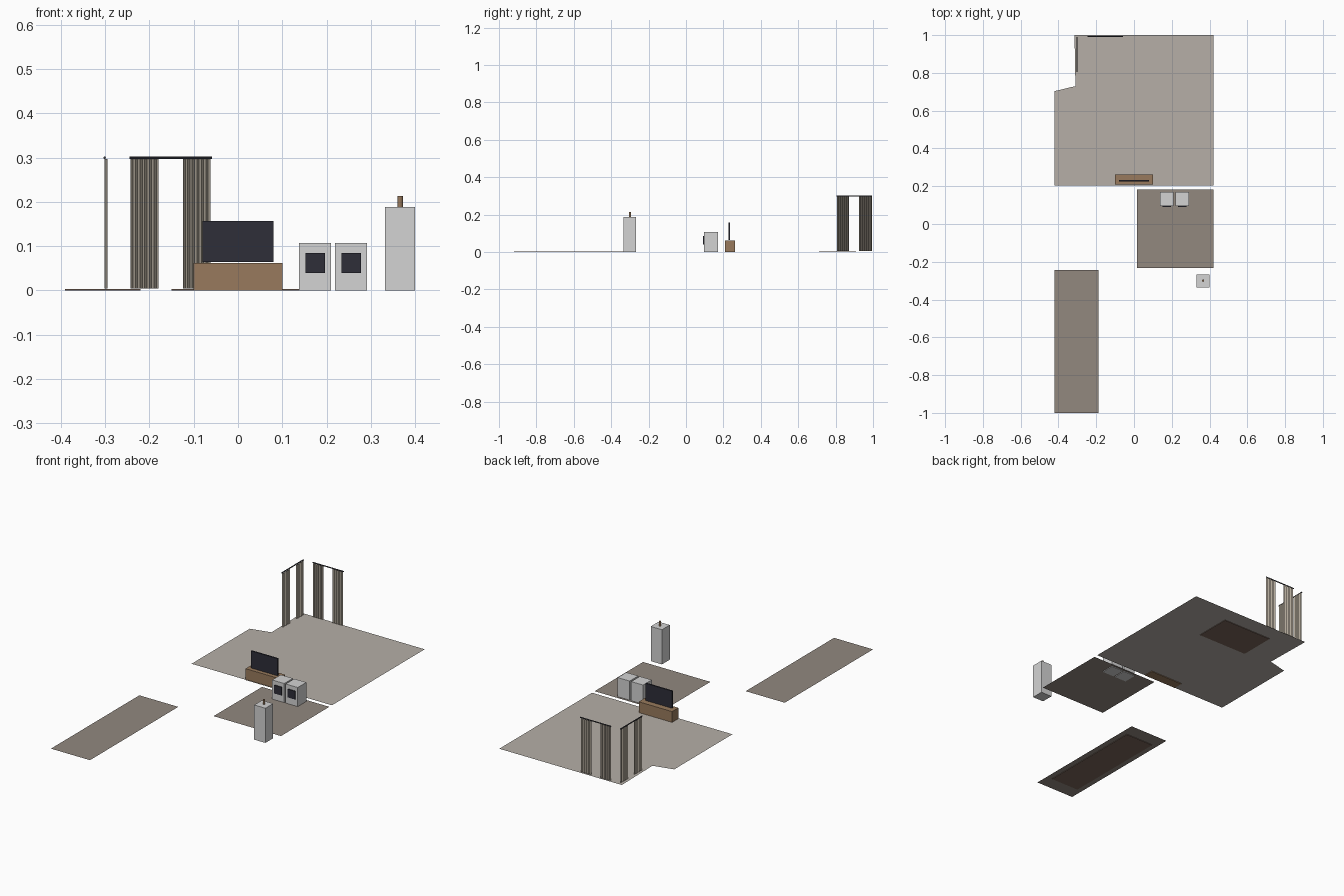
import bpy
import bmesh
from math import pi

cube = bpy.data.objects.get("Cube")
if cube:
    bpy.data.objects.remove(cube, do_unlink=True)


def material(name, rgb):
    # 8-bit display colour to linear
    lin = [((c / 255 + 0.055) / 1.055) ** 2.4 for c in rgb] + [1.0]
    m = bpy.data.materials.new(name)
    m.use_nodes = True
    m.diffuse_color = lin
    m.node_tree.nodes["Principled BSDF"].inputs["Base Color"].default_value = lin
    return m


PALE_FLOOR = material("pale floor", (182, 175, 167))
BROWN_FLOOR = material("brown floor", (146, 136, 127))
RUG = material("rug brown", (122, 102, 90))
WOOD = material("wood", (152, 122, 93))
WHITE = material("appliance white", (212, 212, 212))
DARK = material("dark glass", (46, 46, 56))
FABRIC = material("curtain fabric", (172, 163, 149))
ROD = material("rod metal", (62, 62, 68))


def finish(name, bm, mat):
    mesh = bpy.data.meshes.new(name)
    bm.to_mesh(mesh)
    bm.free()
    mesh.materials.append(mat)
    obj = bpy.data.objects.new(name, mesh)
    bpy.context.collection.objects.link(obj)
    return obj


def box(name, xs, ys, zs, mat):
    bm = bmesh.new()
    bmesh.ops.create_cube(bm, size=1)
    for v in bm.verts:
        for i, (lo, hi) in enumerate((xs, ys, zs)):
            v.co[i] = hi if v.co[i] > 0 else lo
    return finish(name, bm, mat)


def sheet(name, outline, mat, z=0.0035):
    bm = bmesh.new()
    bm.faces.new([bm.verts.new((x, y, z)) for x, y in outline])
    bm.normal_update()
    return finish(name, bm, mat)


def rect(x0, x1, y0, y1):
    return [(x0, y0), (x1, y0), (x1, y1), (x0, y1)]


def cylinder(name, radius, length, mat, location, rotation=(0, 0, 0), sides=12):
    bm = bmesh.new()
    bmesh.ops.create_cone(bm, cap_ends=True, segments=sides, radius1=radius,
                          radius2=radius, depth=length)
    obj = finish(name, bm, mat)
    obj.location, obj.rotation_euler = location, rotation
    return obj


def curtain(name, start, end, wall, along_x, folds=6):
    # pleated sheet hanging along one wall
    bm = bmesh.new()
    pairs = []
    for i in range(2 * folds + 1):
        a = start + (end - start) * i / (2 * folds)
        d = wall + (0.0035 if i % 2 else -0.0035)
        x, y = (a, d) if along_x else (d, a)
        pairs.append([bm.verts.new((x, y, z)) for z in (0.005, 0.297)])
    for (a, b), (c, d) in zip(pairs, pairs[1:]):
        bm.faces.new((a, c, d, b))
    return finish(name, bm, FABRIC)


# Floors
sheet("living_room_floor", [(0.42, 0.205), (0.42, 1), (-0.315, 1), (-0.31, 0.73),
                            (-0.422, 0.703), (-0.422, 0.205)], PALE_FLOOR)
sheet("kitchen_floor", rect(0.016, 0.42, -0.232, 0.183), BROWN_FLOOR)
sheet("hall_floor", rect(-0.422, -0.188, -1, -0.243), BROWN_FLOOR)

# Rugs
box("living_room_rug", (-0.15, 0.15), (0.71, 0.91), (0, 0.003), RUG)
box("hall_rug", (-0.39, -0.22), (-0.92, -0.32), (0, 0.003), RUG)

# Media cabinet and screen
box("media_cabinet", (-0.1, 0.1), (0.208, 0.262), (0, 0.062), WOOD)
box("screen", (-0.08, 0.08), (0.226, 0.234), (0.064, 0.157), DARK)

# Pair of laundry machines with dark doors
for side, x in (("right", 0.138), ("left", 0.219)):
    box(side + "_washer", (x, x + 0.072), (0.096, 0.17), (0, 0.107), WHITE)
    box(side + "_washer_door", (x + 0.014, x + 0.058), (0.091, 0.096),
        (0.04, 0.085), DARK)

# Pedestal with wooden peg
box("pedestal", (0.332, 0.399), (-0.335, -0.268), (0, 0.188), WHITE)
cylinder("wooden_peg", 0.006, 0.025, WOOD, (0.366, -0.3, 0.2005))

# Curtains and rods on the two corner walls
for label, start, along_x, wall in (("back", -0.242, True, 0.992),
                                    ("side", 0.808, False, -0.2975)):
    curtain(label + "_curtain_a", start, start + 0.063, wall, along_x)
    curtain(label + "_curtain_b", start + 0.118, start + 0.18, wall, along_x)
    mid = start + 0.09
    place = (mid, wall, 0.2995) if along_x else (-0.301, mid, 0.2995)
    turn = (0, pi / 2, 0) if along_x else (pi / 2, 0, 0)
    cylinder(label + "_curtain_rod", 0.003, 0.186, ROD, place, turn, 8)
